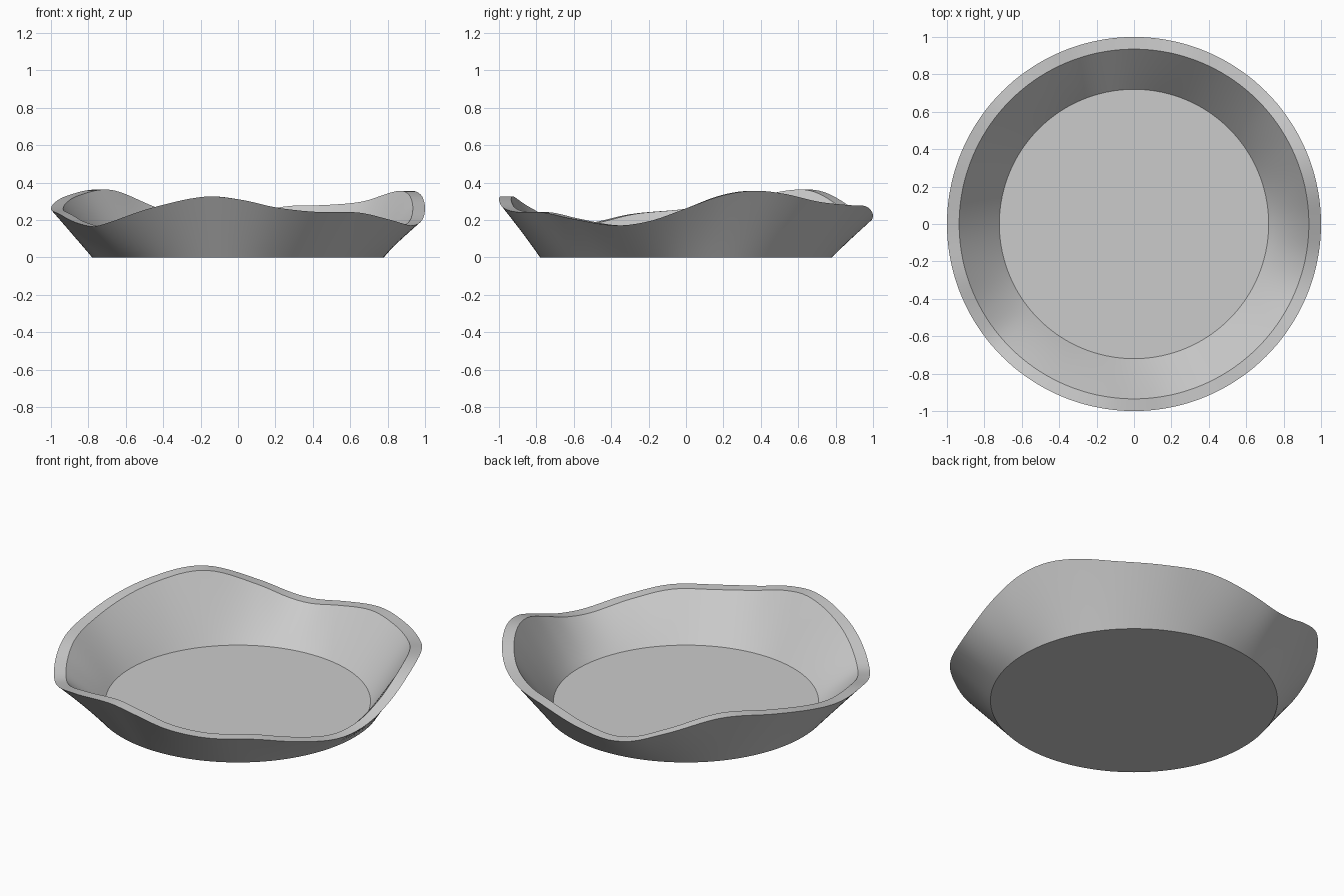
import bpy, bmesh, math

cube = bpy.data.objects.get("Cube")
if cube:
    bpy.data.objects.remove(cube, do_unlink=True)

# Rim wave: (angle in degrees, height)
WAVE = [(0, .262), (11, .33), (21, .356), (31, .342), (45, .298), (60, .28),
        (74, .273), (90, .222), (100, .195), (108, .21), (118, .268), (136, .36),
        (154, .335), (180, .26), (197, .232), (210, .186), (221, .168), (243, .267),
        (260, .325), (271, .308), (282, .266), (295, .243), (310, .24), (323, .205),
        (338, .171), (349, .195)]
SEGMENTS = 144
WALL_STEPS = 8
FLOOR_Z = 0.004


def rim_height(angle):
    """Smooth periodic curve through the wave points."""
    n = len(WAVE)

    def point(i):
        a, h = WAVE[i % n]
        return a + 360 * (i // n), h

    def slope(i):
        (a0, h0), (a1, h1) = point(i - 1), point(i + 1)
        return (h1 - h0) / (a1 - a0)

    i = max(k for k in range(n) if WAVE[k][0] <= angle)
    (a0, h0), (a1, h1) = point(i), point(i + 1)
    d = a1 - a0
    t = (angle - a0) / d
    s = 1 - t
    return (h0 * (1 + 2 * t) * s * s + slope(i) * d * t * s * s
            + h1 * t * t * (3 - 2 * t) - slope(i + 1) * d * t * t * s)


# Cross-section as (radius, fraction of rim height, base height)
outer = [(.78 + .22 * k / WALL_STEPS, k / WALL_STEPS, 0) for k in range(WALL_STEPS + 1)]
inner = [(.72 + .215 * k / WALL_STEPS, k / WALL_STEPS, FLOOR_Z * (1 - k / WALL_STEPS))
         for k in range(WALL_STEPS, -1, -1)]

# Revolve the cross-section, following the wavy rim
bm = bmesh.new()
angles = [360 * i / SEGMENTS for i in range(SEGMENTS)]
rings = []
for radius, fraction, base in outer + inner:
    rings.append([bm.verts.new((radius * math.cos(math.radians(a)),
                                radius * math.sin(math.radians(a)),
                                base + fraction * rim_height(a))) for a in angles])
for low, high in zip(rings, rings[1:]):
    for i in range(SEGMENTS):
        j = (i + 1) % SEGMENTS
        bm.faces.new((low[i], low[j], high[j], high[i]))

# Underside and inner floor
bm.faces.new(rings[0][::-1])
bm.faces.new(rings[-1])
bmesh.ops.recalc_face_normals(bm, faces=bm.faces)
mesh = bpy.data.meshes.new("wavy_dish")
bm.to_mesh(mesh)
bm.free()

dish = bpy.data.objects.new("wavy_dish", mesh)
bpy.context.collection.objects.link(dish)

# Plain grey finish
grey = bpy.data.materials.new("light_grey")
grey.use_nodes = True
colour = (.6, .6, .6, 1)
grey.diffuse_color = colour
grey.node_tree.nodes["Principled BSDF"].inputs["Base Color"].default_value = colour
mesh.materials.append(grey)

# Smooth walls with crisp rim and floor edges
bpy.ops.object.select_all(action='DESELECT')
dish.select_set(True)
bpy.context.view_layer.objects.active = dish
bpy.ops.object.shade_smooth_by_angle(angle=math.radians(25))
